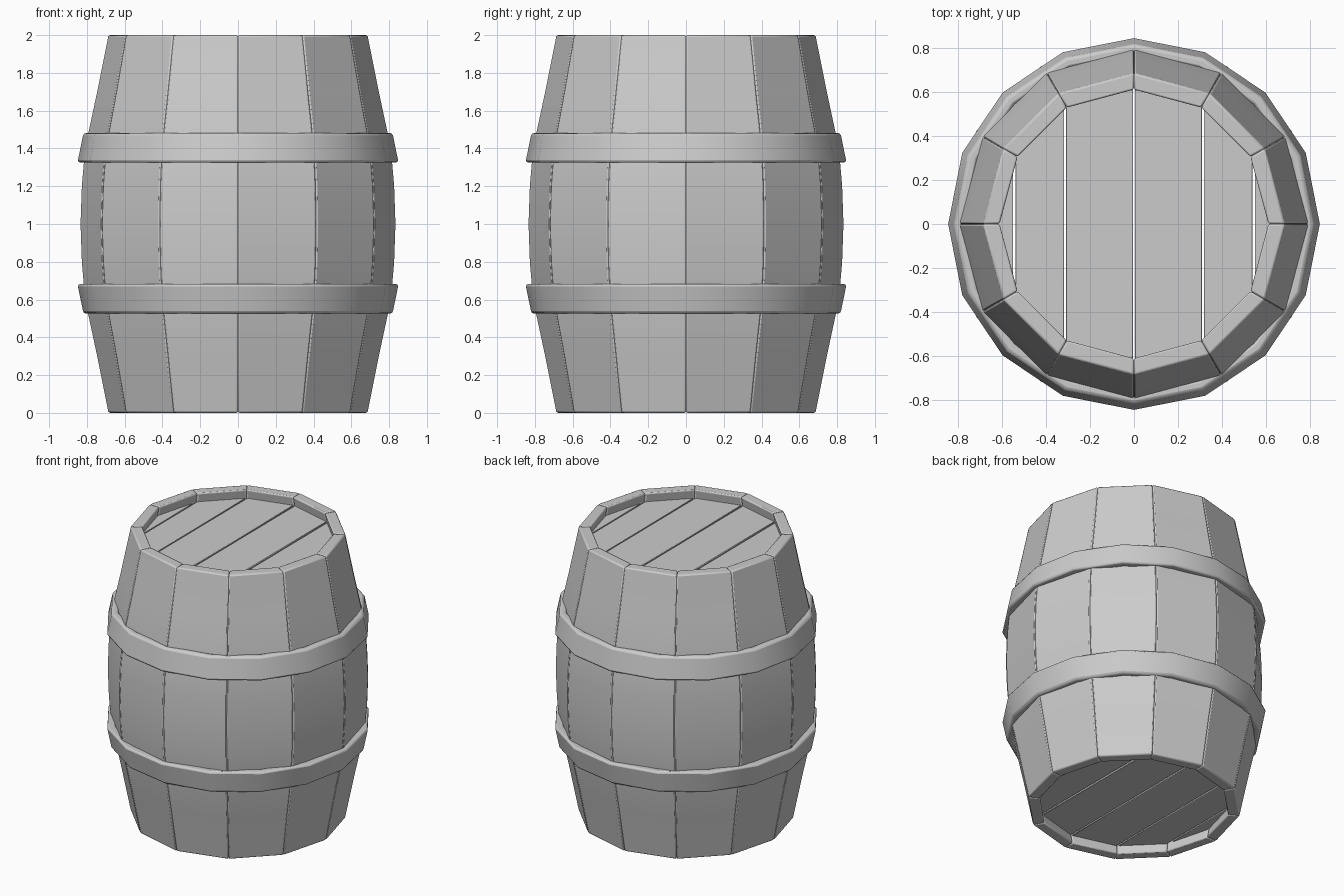
import bpy, bmesh
from math import sin, cos, pi, radians

if "Cube" in bpy.data.objects:
    bpy.data.objects.remove(bpy.data.objects["Cube"])


def finish(bm, name, bevel, segments=2):
    """Turn a bmesh into a bevelled, smooth-shaded object."""
    bmesh.ops.recalc_face_normals(bm, faces=bm.faces)
    me = bpy.data.meshes.new(name)
    bm.to_mesh(me)
    bm.free()
    ob = bpy.data.objects.new(name, me)
    bpy.context.collection.objects.link(ob)
    mod = ob.modifiers.new("bevel", "BEVEL")
    mod.width = bevel
    mod.segments = segments
    mod.limit_method = 'ANGLE'
    mod.angle_limit = radians(40)
    bpy.ops.object.select_all(action='DESELECT')
    ob.select_set(True)
    bpy.context.view_layer.objects.active = ob
    bpy.ops.object.shade_smooth_by_angle(angle=radians(35))
    return ob


def ring_point(r, a, z):
    return (r * cos(a), r * sin(a), z)


def loft(bm, sections, closed=False):
    """Skin equal-length vertex loops; cap the ends unless closed."""
    loops = [[bm.verts.new(p) for p in s] for s in sections]
    n = len(loops[0])
    count = len(loops)
    for i in range(count if closed else count - 1):
        a, b = loops[i], loops[(i + 1) % count]
        for k in range(n):
            bm.faces.new((a[k], a[(k + 1) % n], b[(k + 1) % n], b[k]))
    if not closed:
        bm.faces.new(loops[0])
        bm.faces.new(loops[-1])


# Bulging staves: (height, outer radius), mirrored about z = 1
half = [(0, .688), (.32, .752), (.6, .812), (.8, .829)]
profile = half + [(1, .836)] + [(2 - z, r) for z, r in reversed(half)]
STAVES, THICK = 12, .077
step = 2 * pi / STAVES
for i in range(STAVES):
    a0, a1 = i * step, (i + 1) * step
    bm = bmesh.new()
    loft(bm, [[ring_point(r, a0, z), ring_point(r, a1, z),
               ring_point(r - THICK, a1, z), ring_point(r - THICK, a0, z)]
              for z, r in profile])
    finish(bm, f"stave_{i + 1}", .009)

# Hoops: wider edge faces the middle of the barrel
hoop = [(.77, .525), (.818, .525), (.85, .682), (.79, .682)]
HOOP_SIDES = 16
for name, flip in (("lower_hoop", False), ("upper_hoop", True)):
    bm = bmesh.new()
    loft(bm, [[ring_point(r, 2 * pi * k / HOOP_SIDES, 2.007 - z if flip else z)
               for r, z in hoop] for k in range(HOOP_SIDES)], closed=True)
    finish(bm, name, .014)

# Recessed end planks, cut across the twelve-sided opening
R, GAP = .63, .005
for name, z0, z1 in (("bottom_plank", .065, .125), ("top_plank", 1.875, 1.935)):
    for k in range(6):
        outline = []
        for j, shift in ((k, -GAP), (k + 1, GAP)):
            x, y = R * cos(j * step), R * sin(j * step)
            y = max(y, .002)
            outline.append((x + shift, y))
        (xa, ya), (xb, yb) = outline
        pts = [(xa, ya), (xb, yb), (xb, -yb), (xa, -ya)]
        bm = bmesh.new()
        loft(bm, [[(x, y, z) for x, y in pts] for z in (z0, z1)])
        finish(bm, f"{name}_{k + 1}", .003, 1)
